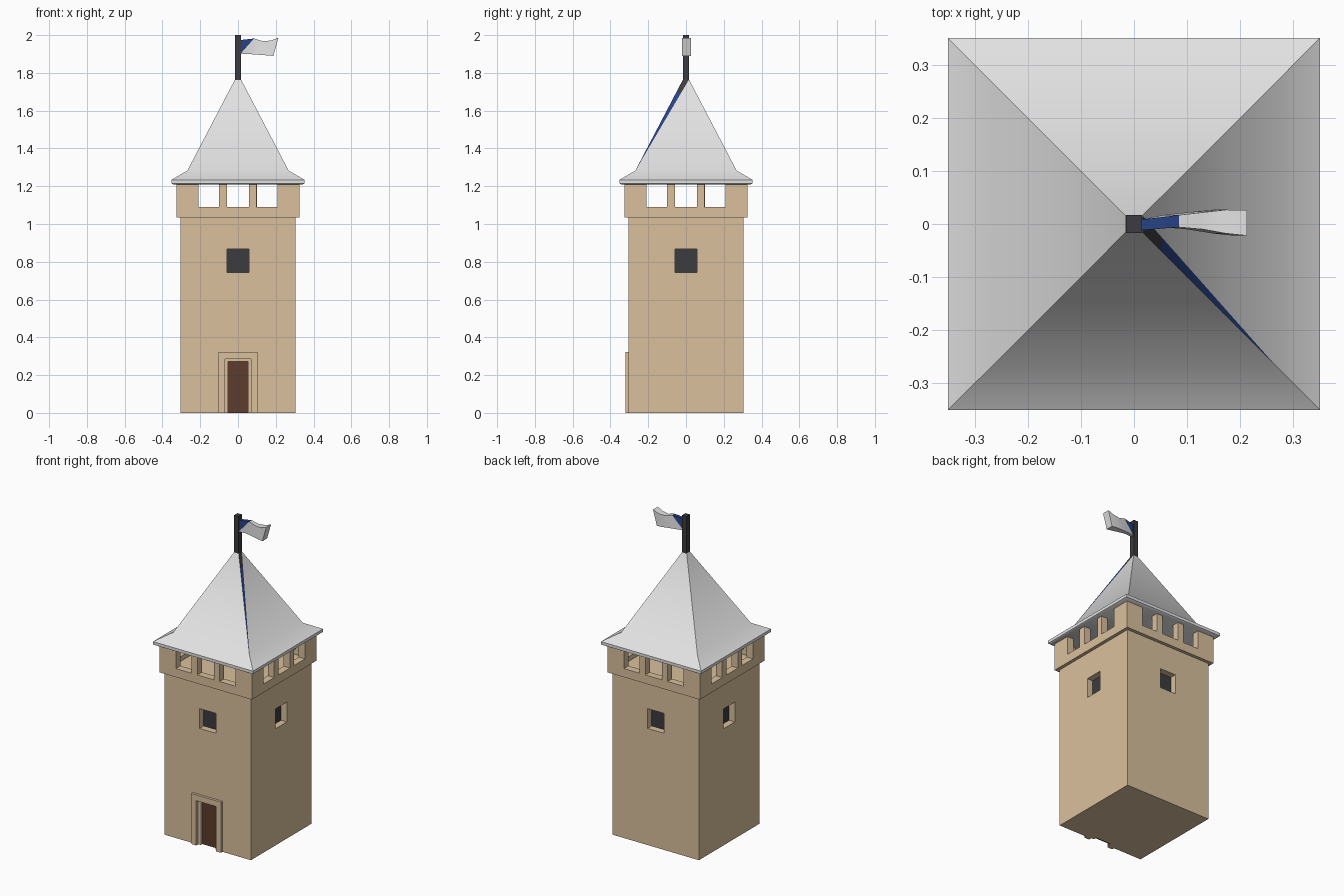
import bpy, bmesh, math
from mathutils import Matrix, Vector

if "Cube" in bpy.data.objects:
    bpy.data.objects.remove(bpy.data.objects["Cube"])


def mat(name, r, g, b):
    m = bpy.data.materials.new(name)
    m.diffuse_color = (r, g, b, 1)
    m.use_nodes = True
    m.node_tree.nodes["Principled BSDF"].inputs["Base Color"].default_value = m.diffuse_color
    return m


SAND = mat("sandstone", 0.70, 0.53, 0.34)
WHITE = mat("pale_grey", 0.76, 0.76, 0.76)
DARK = mat("dark_grey", 0.045, 0.045, 0.05)
BROWN = mat("door_brown", 0.11, 0.045, 0.025)
BLUE = mat("blue", 0.02, 0.055, 0.24)


def add(name, bm, *mats):
    bmesh.ops.recalc_face_normals(bm, faces=bm.faces[:])
    me = bpy.data.meshes.new(name)
    bm.to_mesh(me)
    bm.free()
    for m in mats:
        me.materials.append(m)
    ob = bpy.data.objects.new(name, me)
    bpy.context.collection.objects.link(ob)
    return ob


def cube(bm, lo, hi, turn=0):
    """Box between two corners, turned about z by quarter turns."""
    lo, hi = Vector(lo), Vector(hi)
    m = (Matrix.Rotation(turn * math.pi / 2, 4, 'Z') @ Matrix.Translation((lo + hi) / 2)
         @ Matrix.Diagonal((*(hi - lo), 1)))
    bmesh.ops.create_cube(bm, size=1, matrix=m)


def box(name, lo, hi, m, turn=0):
    bm = bmesh.new()
    cube(bm, lo, hi, turn)
    return add(name, bm, m)


def cut(ob, cutter):
    mod = ob.modifiers.new("cut", 'BOOLEAN')
    mod.operation, mod.solver, mod.object = 'DIFFERENCE', 'EXACT', cutter
    bpy.context.view_layer.objects.active = ob
    bpy.ops.object.modifier_apply(modifier=mod.name)
    bpy.data.objects.remove(cutter)


# Tower body with recessed windows on four sides and a door recess in front
W = 0.304
body = box("tower_body", (-W, -W, 0), (W, W, 1.05), SAND)
bm = bmesh.new()
for k in range(4):
    cube(bm, (-0.057, -0.4, 0.742), (0.057, -0.255, 0.868), k)
cube(bm, (-0.07, -0.4, -0.1), (0.07, -0.275, 0.285))
cut(body, add("recess_cutter", bm, SAND))

# Dark window panes
for k in range(4):
    box("window_pane_%d" % k, (-0.057, -0.263, 0.742), (0.057, -0.255, 0.868), DARK, k)

# Door and its stepped stone frame
box("door", (-0.055, -0.284, 0), (0.055, -0.275, 0.275), BROWN)
bm = bmesh.new()
for s in (-1, 1):
    a, b = sorted((s * 0.07, s * 0.104))
    cube(bm, (a, -0.32, 0), (b, -0.30, 0.285))
    a, b = sorted((s * 0.052, s * 0.07))
    cube(bm, (a, -0.30, 0), (b, -0.275, 0.285))
cube(bm, (-0.104, -0.32, 0.285), (0.104, -0.30, 0.322))
cube(bm, (-0.07, -0.30, 0.272), (0.07, -0.275, 0.285))
add("door_frame", bm, SAND)

# Gallery: floor, parapet, corner piers and the posts between openings
G, T = 0.325, 0.045
bm = bmesh.new()
cube(bm, (-G, -G, 1.035), (G, G, 1.06))
for k in range(4):
    cube(bm, (-G, -G, 1.06), (G - T, -G + T, 1.09), k)
    for lo, hi in ((-G, -0.21), (-0.10, -0.058), (0.058, 0.098), (0.21, G - T)):
        cube(bm, (lo, -G, 1.09), (hi, -G + T, 1.215), k)
add("gallery", bm, SAND)

# Roof: square profile swept up from the eaves, steep spire above a flared skirt
bm = bmesh.new()
rings = []
for r, z in ((0.34, 1.208), (0.352, 1.215), (0.352, 1.234), (0.268, 1.283), (0.016, 1.765)):
    rings.append([bm.verts.new((x * r, y * r, z))
                  for x, y in ((-1, -1), (1, -1), (1, 1), (-1, 1))])
for i, (a, b) in enumerate(zip(rings, rings[1:])):
    for k in range(4):
        n = (k + 1) % 4
        if i == 3 and k == 1:
            # right spire face carries a narrow coloured sliver along its front edge
            bm.faces.new((a[1], a[2], b[2]))
            sliver = bm.faces.new((a[1], b[2], b[1]))
            sliver.material_index = 1
        else:
            bm.faces.new((a[k], a[n], b[n], b[k]))
bm.faces.new(rings[0][::-1])
bm.faces.new(rings[-1])
geom = [sliver, *sliver.edges, *sliver.verts]
bmesh.ops.bisect_plane(bm, geom=geom, plane_co=(0, 0, 1.695), plane_no=(0, 0, 1))
for f in bm.faces:
    if f.material_index == 1 and f.calc_center_median().z > 1.695:
        f.material_index = 2
roof = add("roof", bm, WHITE, BLUE, DARK)

# Flag pole
box("flag_pole", (-0.015, -0.017, 1.75), (0.015, 0.017, 2.0), DARK)

# Flag: thick waving cloth, sections are (x bottom, x top, y low, y high, z bottom, z top)
bm = bmesh.new()
sections = ((0.012, 0.012, -0.012, 0.008, 1.900, 1.974),
            (0.055, 0.085, -0.006, 0.017, 1.900, 1.982),
            (0.100, 0.130, -0.010, 0.022, 1.897, 1.968),
            (0.150, 0.175, -0.018, 0.027, 1.893, 1.971),
            (0.187, 0.214, -0.022, 0.026, 1.890, 1.986))
loops = [[bm.verts.new(p) for p in ((xb, y0, zb), (xb, y1, zb), (xt, y1, zt), (xt, y0, zt))]
         for xb, xt, y0, y1, zb, zt in sections]
for i, (a, b) in enumerate(zip(loops, loops[1:])):
    for k in range(4):
        n = (k + 1) % 4
        if i == 0 and k == 3 or i == 0 and k == 1:
            # blue upper corner beside the pole on both broad sides
            lo, hi = (0, 3) if k == 3 else (1, 2)
            bm.faces.new((a[lo], b[lo], b[hi]))
            bm.faces.new((a[lo], b[hi], a[hi])).material_index = 1
        else:
            f = bm.faces.new((a[k], a[n], b[n], b[k]))
            f.material_index = 1 if i == 0 and k == 2 else 0
bm.faces.new(loops[0])
bm.faces.new(loops[-1][::-1])
flag = add("flag", bm, WHITE, BLUE)

# Soft shading on the roof and flag
for ob in (roof, flag):
    bpy.ops.object.select_all(action='DESELECT')
    ob.select_set(True)
    bpy.context.view_layer.objects.active = ob
    bpy.ops.object.shade_smooth_by_angle(angle=math.radians(40))
